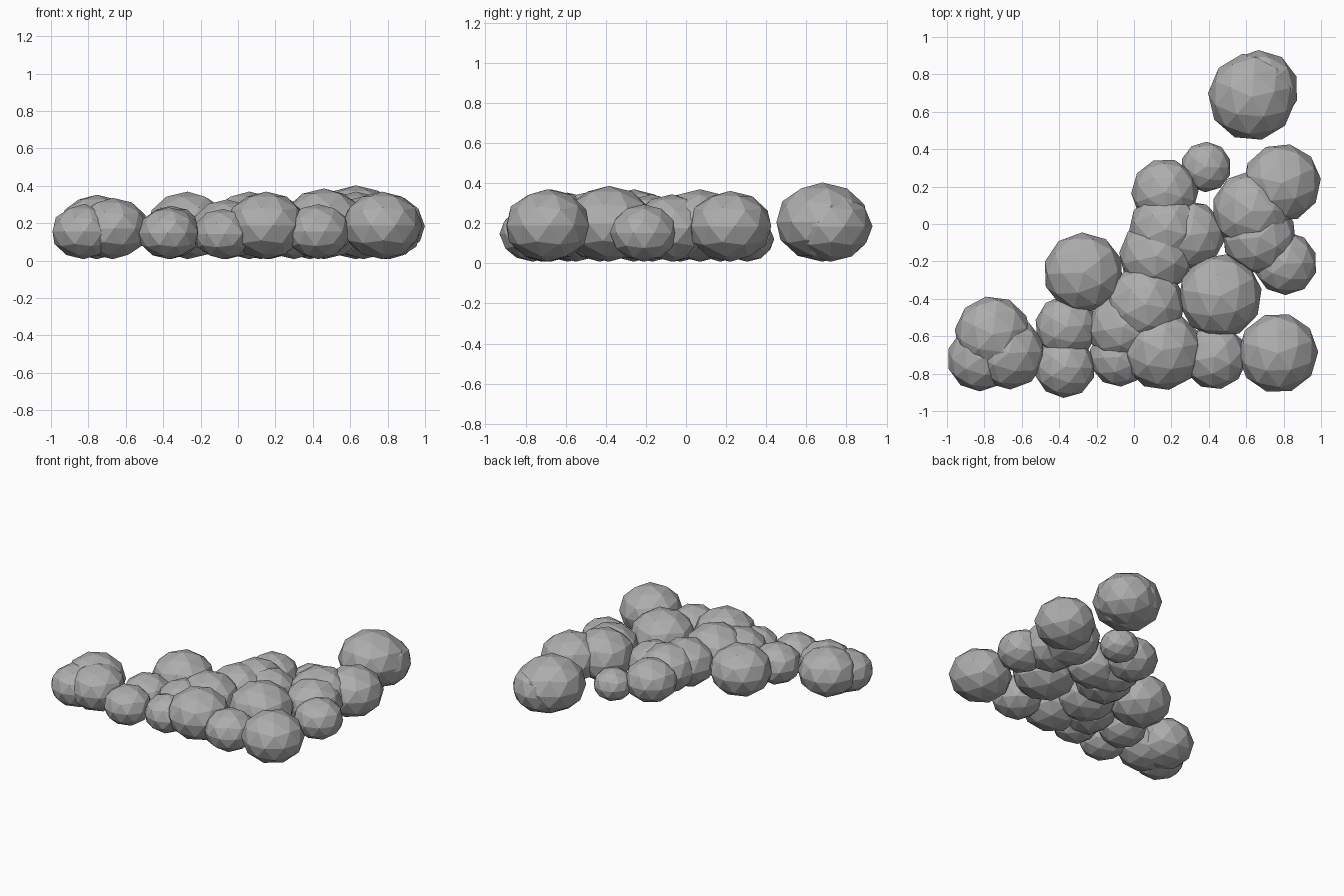
import bpy
import math
import random

SQUASH = 0.84      # puffs are lower than they are wide
GROUND_GAP = 0.008

if "Cube" in bpy.data.objects:
    bpy.data.objects.remove(bpy.data.objects["Cube"], do_unlink=True)

random.seed(4)


def make_material(name, colour):
    material = bpy.data.materials.new(name)
    material.use_nodes = True
    material.diffuse_color = colour
    shader = next(node for node in material.node_tree.nodes
                  if node.type == "BSDF_PRINCIPLED")
    shader.inputs["Base Color"].default_value = colour
    return material


def add_puff(name, x, y, radius, material):
    """Add one flattened low-poly ball resting near the ground."""
    bpy.ops.mesh.primitive_ico_sphere_add(
        subdivisions=2, radius=radius,
        location=(x, y, GROUND_GAP + SQUASH * radius),
        rotation=(0, 0, random.uniform(0, math.tau)))
    puff = bpy.context.object
    puff.name = name
    puff.scale.z = SQUASH
    puff.data.materials.append(material)
    bpy.ops.object.shade_flat()
    return puff


grey = make_material("soft grey", (0.42, 0.42, 0.42, 1))

# Each group lists its puffs as x, y, radius
groups = {
    "detached_puff": [(.63, .68, .235), (.67, .72, .21)],
    "back_puff": [(.385, .305, .135), (.165, .17, .18), (.79, .22, .21)],
    "left_puff": [(.63, .07, .215), (.67, -.07, .2), (.81, -.21, .17)],
    "middle_puff": [(.17, -.03, .2), (.3, -.06, .185), (.12, -.17, .2),
                    (.46, -.385, .225), (.06, -.43, .215)],
    "right_puff": [(-.27, -.26, .215), (-.36, -.55, .17),
                   (-.06, -.55, .19)],
    "right_end_puff": [(-.755, -.59, .205), (-.67, -.69, .195),
                       (-.825, -.72, .175)],
    "front_puff": [(-.37, -.765, .165), (-.08, -.71, .16),
                   (.15, -.675, .215), (.43, -.71, .175),
                   (.77, -.69, .215)],
}

for group_name, puffs in groups.items():
    for index, (x, y, radius) in enumerate(puffs, start=1):
        add_puff(f"{group_name}_{index}", x, y, radius, grey)
